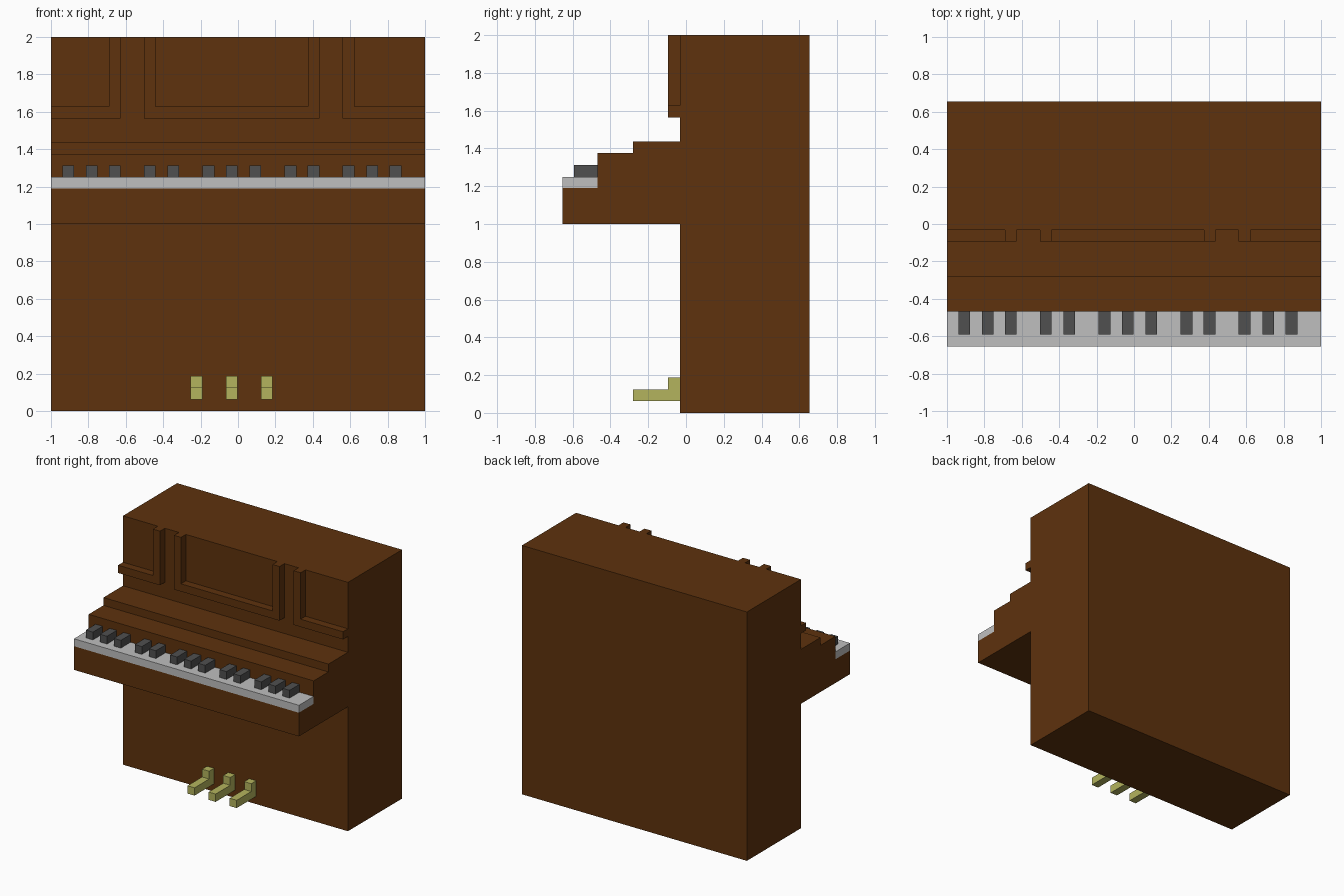
import bpy
import bmesh

old = bpy.data.objects.get("Cube")
if old:
    bpy.data.objects.remove(old, do_unlink=True)


def material(name, rgb):
    m = bpy.data.materials.new(name)
    m.use_nodes = True
    m.diffuse_color = (*rgb, 1)
    m.node_tree.nodes["Principled BSDF"].inputs["Base Color"].default_value = (*rgb, 1)
    return m


wood = material("brown wood", (0.112, 0.032, 0.004))
ivory = material("pale grey", (0.52, 0.52, 0.52))
ebony = material("dark grey", (0.08, 0.08, 0.08))
brass = material("dull brass", (0.456, 0.456, 0.11))


def extrude(name, profile, axis, lo, hi, mat):
    """Extrude a 2D outline along x (outline in y, z) or y (outline in x, z)."""
    bm = bmesh.new()
    verts = [bm.verts.new((lo, a, b) if axis == "x" else (a, lo, b)) for a, b in profile]
    face = bm.faces.new(verts)
    geom = bmesh.ops.extrude_face_region(bm, geom=[face])["geom"]
    shift = (hi - lo, 0, 0) if axis == "x" else (0, hi - lo, 0)
    bmesh.ops.translate(bm, vec=shift, verts=[g for g in geom if isinstance(g, bmesh.types.BMVert)])
    bmesh.ops.recalc_face_normals(bm, faces=bm.faces)
    mesh = bpy.data.meshes.new(name)
    bm.to_mesh(mesh)
    bm.free()
    mesh.materials.append(mat)
    obj = bpy.data.objects.new(name, mesh)
    bpy.context.collection.objects.link(obj)
    return obj


FRONT, BACK, KEY_BACK, SHELF = -0.032, 0.655, -0.468, -0.655
T = 0.0625  # common thickness of trim, keys and pedals
KEY_BED, KEY_TOP = 1.19, 1.25

# Cabinet with the stepped keyboard shelf
extrude("cabinet", [
    (BACK, 0), (BACK, 2), (FRONT, 2), (FRONT, 1.438), (-0.28, 1.438),
    (-0.28, 1.375), (KEY_BACK, 1.375), (KEY_BACK, KEY_BED), (SHELF, KEY_BED),
    (SHELF, 1), (FRONT, 1), (FRONT, 0)], "x", -1, 1, wood)

# Raised trim around the three upper panels, open at the top
LOW, HIGH = 1.565, 1.627
trim_y = FRONT - T
extrude("centre_panel_trim", [
    (-0.503, 2), (-0.503, LOW), (0.435, LOW), (0.435, 2),
    (0.373, 2), (0.373, HIGH), (-0.441, HIGH), (-0.441, 2)], "y", trim_y, FRONT, wood)
for name, edge, inner in (("right_panel_trim", -1, -0.628), ("left_panel_trim", 1, 0.56)):
    post = inner + T * edge
    extrude(name, [(edge, LOW), (inner, LOW), (inner, 2), (post, 2), (post, HIGH), (edge, HIGH)],
            "y", trim_y, FRONT, wood)

# Keyboard
extrude("white_keys", [(SHELF, KEY_BED), (KEY_BACK, KEY_BED), (KEY_BACK, KEY_TOP), (SHELF, KEY_TOP)],
        "x", -1, 1, ivory)
for i, x in enumerate((-0.907, -0.782, -0.659, -0.472, -0.347, -0.158, -0.033,
                       0.092, 0.281, 0.404, 0.591, 0.717, 0.842)):
    extrude(f"black_key_{i + 1}", [(-0.592, KEY_TOP), (KEY_BACK, KEY_TOP),
                                   (KEY_BACK, KEY_TOP + T), (-0.592, KEY_TOP + T)],
            "x", x - T / 2, x + T / 2, ebony)

# Pedals with upright stems
for name, x in (("right_pedal", -0.222), ("middle_pedal", -0.034), ("left_pedal", 0.153)):
    extrude(name, [(-0.28, T), (FRONT, T), (FRONT, 3 * T), (trim_y, 3 * T),
                   (trim_y, 2 * T), (-0.28, 2 * T)], "x", x - T / 2, x + T / 2, brass)
